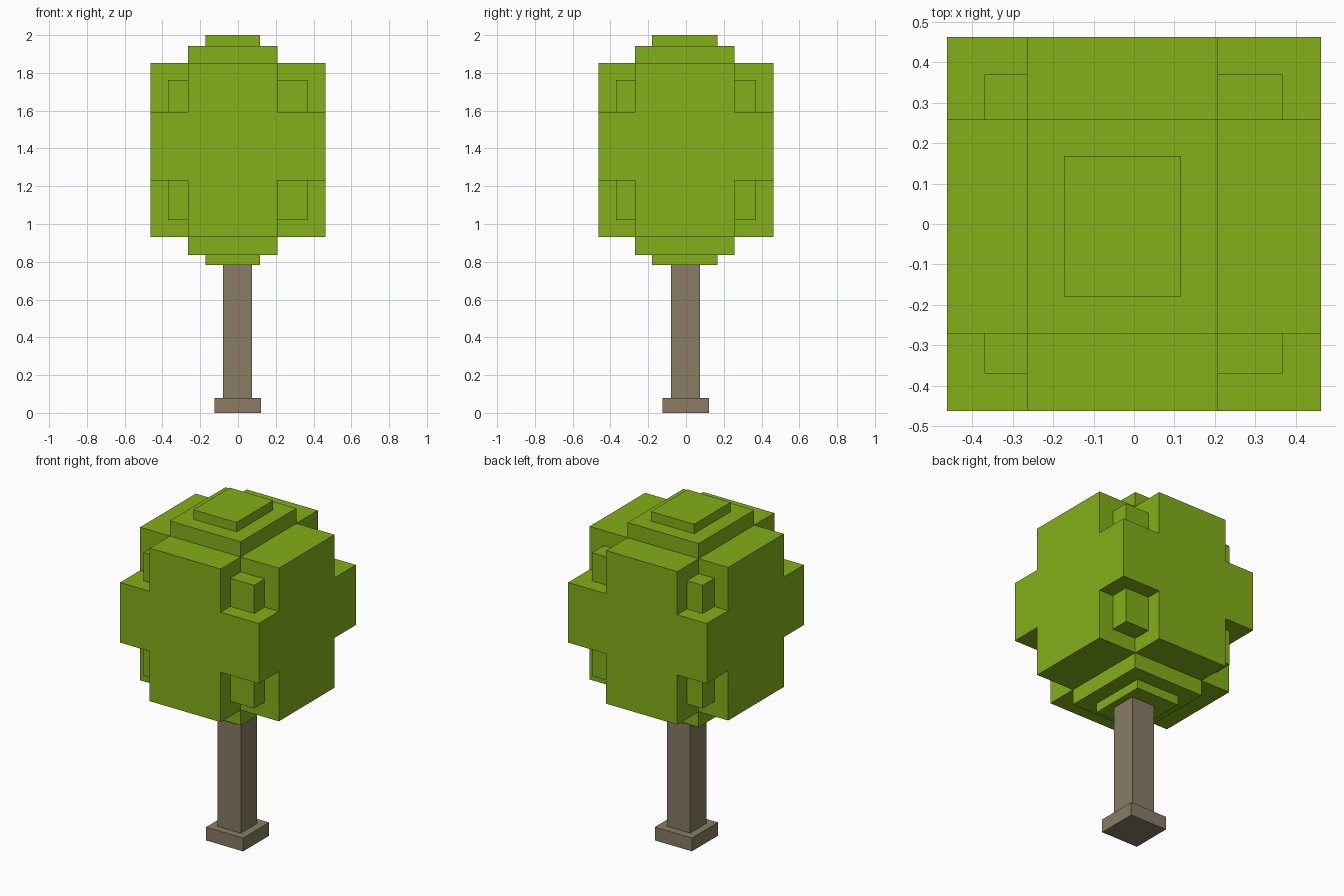
import bpy, bmesh

if "Cube" in bpy.data.objects:
    bpy.data.objects.remove(bpy.data.objects["Cube"])

def material(name, color):
    m = bpy.data.materials.new(name)
    m.diffuse_color = (*color, 1)
    m.use_nodes = True
    m.node_tree.nodes["Principled BSDF"].inputs["Base Color"].default_value = m.diffuse_color
    return m

def block_union(name, boxes, mat):
    """Outer skin of overlapping axis-aligned boxes (x0, x1, y0, y1, z0, z1)."""
    cuts = [sorted({v for b in boxes for v in b[2 * a:2 * a + 2]}) for a in range(3)]

    def filled(cell):
        if any(i < 0 or i >= len(c) - 1 for i, c in zip(cell, cuts)):
            return False
        mid = [(c[i] + c[i + 1]) / 2 for i, c in zip(cell, cuts)]
        return any(all(b[2 * a] < mid[a] < b[2 * a + 1] for a in range(3)) for b in boxes)

    bm = bmesh.new()
    nx, ny, nz = (len(c) - 1 for c in cuts)
    for cell in ((i, j, k) for i in range(nx) for j in range(ny) for k in range(nz)):
        if not filled(cell):
            continue
        for a in range(3):
            for side in (0, 1):
                near = list(cell)
                near[a] += 2 * side - 1
                if filled(near):
                    continue
                ring = [(0, 0), (1, 0), (1, 1), (0, 1)]
                if not side:
                    ring.reverse()
                verts = []
                for u, v in ring:
                    idx = list(cell)
                    idx[a] += side
                    idx[(a + 1) % 3] += u
                    idx[(a + 2) % 3] += v
                    verts.append(bm.verts.new([cuts[n][idx[n]] for n in range(3)]))
                bm.faces.new(verts)
    bmesh.ops.remove_doubles(bm, verts=bm.verts, dist=1e-5)
    bmesh.ops.dissolve_limit(bm, angle_limit=0.01, verts=bm.verts, edges=bm.edges)
    mesh = bpy.data.meshes.new(name)
    bm.to_mesh(mesh)
    bm.free()
    mesh.materials.append(mat)
    obj = bpy.data.objects.new(name, mesh)
    bpy.context.collection.objects.link(obj)
    return obj

leaf = material("leaf_green", (0.227, 0.429, 0.009))
bark = material("bark_brown", (0.246, 0.202, 0.127))

# Trunk with a wider foot
block_union("trunk", [
    (-0.125, 0.122, -0.125, 0.122, 0, 0.08),
    (-0.08, 0.075, -0.08, 0.075, 0, 0.785),
], bark)

# Crown: crossing slabs, corner cubes and stepped caps
R = 0.462
IX, IY = (-0.265, 0.208), (-0.271, 0.258)
block_union("crown", [
    (-R, R, *IY, 0.93, 1.852),                          # slab along x
    (*IX, -R, R, 0.93, 1.852),                          # slab along y
    (-R, R, -R, R, 1.23, 1.592),                        # middle band
    (-0.37, 0.367, -0.37, 0.37, 1.02, 1.762),           # cubes in the corner notches
    (*IX, *IY, 0.837, 1.943),                           # inner step
    (-0.172, 0.116, -0.179, 0.168, 0.782, 2.0),         # end caps
], leaf)
